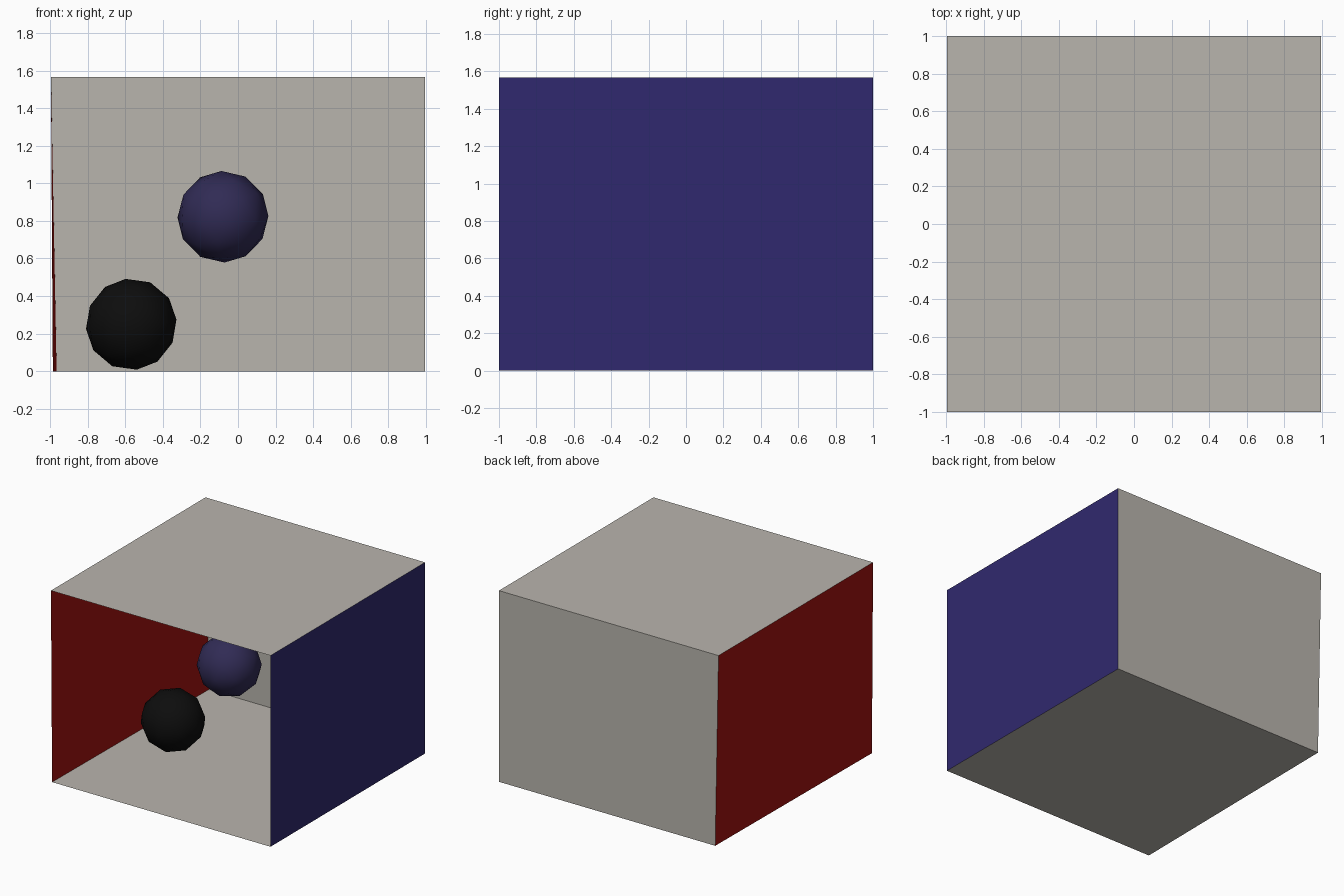
import bpy

if "Cube" in bpy.data.objects:
    bpy.data.objects.remove(bpy.data.objects["Cube"])

H = 1.566           # room height
FL, BL = -0.985, -0.965   # left edge of floor at front and back
TL, R = -0.995, 0.995     # left edge of ceiling, right wall


def material(name, rgb):
    m = bpy.data.materials.new(name)
    m.diffuse_color = (*rgb, 1)
    m.use_nodes = True
    m.node_tree.nodes["Principled BSDF"].inputs["Base Color"].default_value = m.diffuse_color
    return m


white = material("warm_white", (0.485, 0.462, 0.42))
red = material("red", (0.36, 0.006, 0.005))
blue = material("blue", (0.030, 0.022, 0.157))
dusk = material("dusky_blue", (0.030, 0.024, 0.090))
black = material("black", (0.004, 0.004, 0.004))


def panel(name, corners, mat):
    me = bpy.data.meshes.new(name)
    me.from_pydata(corners, [], [(0, 1, 2, 3)])
    me.materials.append(mat)
    bpy.context.collection.objects.link(bpy.data.objects.new(name, me))


def ball(name, centre, tilt, mat):
    bpy.ops.mesh.primitive_ico_sphere_add(subdivisions=2, radius=0.245, location=centre,
                                          rotation=tilt)
    ob = bpy.context.object
    ob.name = name
    ob.data.materials.append(mat)
    bpy.ops.object.shade_smooth()


# Open-fronted room, normals facing inward; the left wall leans slightly
fl, fr, br, bl = (FL, -1, 0), (R, -1, 0), (R, 1, 0), (BL, 1, 0)
tfl, tfr, tbr, tbl = (TL, -1, H), (R, -1, H), (R, 1, H), (TL, 1, H)
panel("floor", [fl, fr, br, bl], white)
panel("ceiling", [tfl, tbl, tbr, tfr], white)
panel("back_wall", [bl, br, tbr, tbl], white)
panel("left_wall", [fl, bl, tbl, tfl], red)
panel("right_wall", [fr, tfr, tbr, br], blue)

# Two low-poly balls inside
ball("lower_ball", (-0.568, -0.03, 0.25), (0.1, -0.14, 0.15), black)
ball("floating_ball", (-0.08, 0.0, 0.822), (0.1, -0.05, 0.15), dusk)
